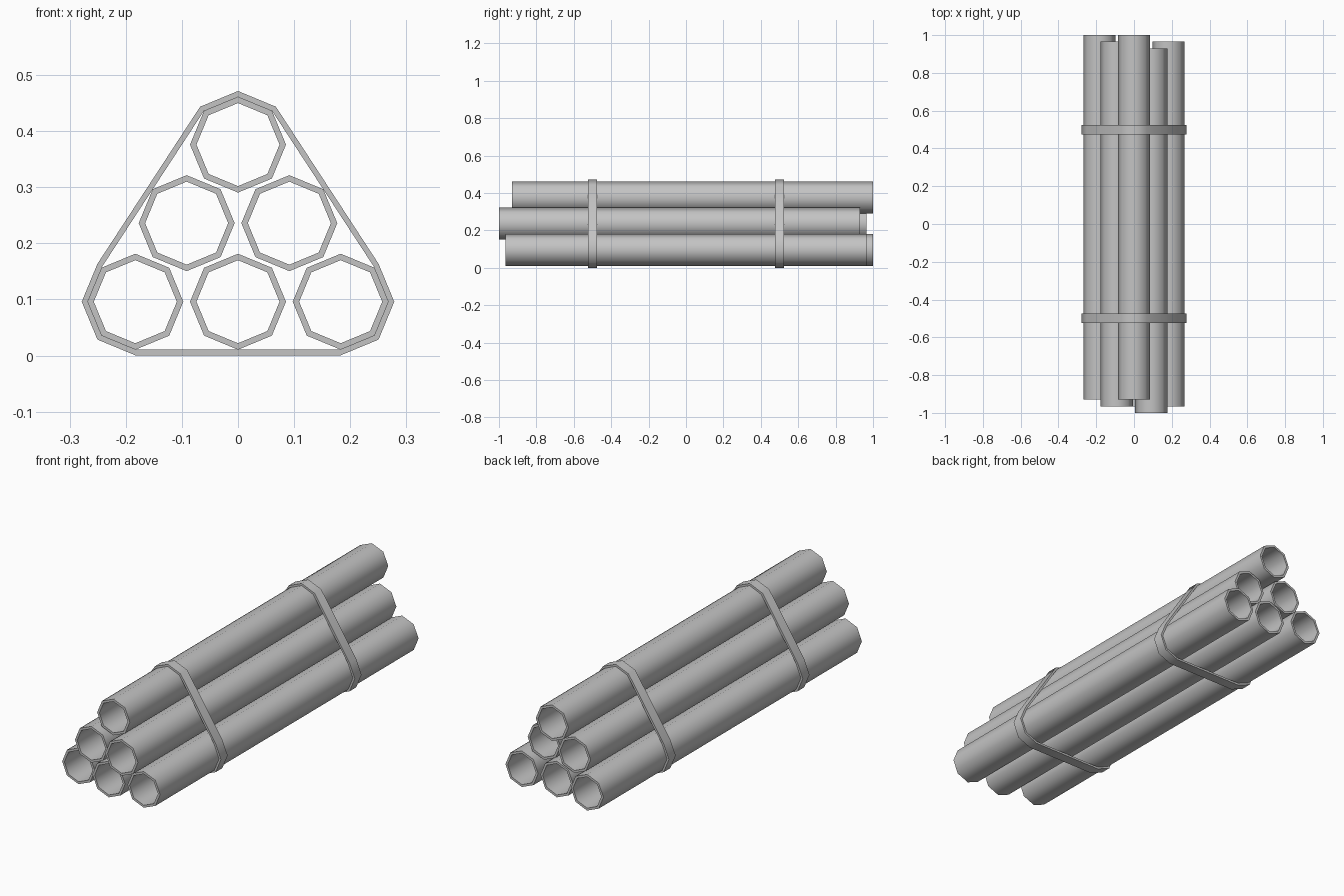
import bpy
import bmesh
from math import cos, sin, radians

if "Cube" in bpy.data.objects:
    bpy.data.objects.remove(bpy.data.objects["Cube"])

STEP_X, STEP_Z, BASE_Z = 0.183, 0.14, 0.096
PIPE_R, BORE_R, STRAP_R = 0.0855, 0.074, 0.0955

grey = bpy.data.materials.new("plain grey")
grey.use_nodes = True
grey.diffuse_color = (0.55, 0.55, 0.55, 1)
grey.node_tree.nodes["Principled BSDF"].inputs["Base Color"].default_value = (0.55, 0.55, 0.55, 1)


def arc(cx, cz, r, angles):
    """Points round a centre in the XZ plane."""
    return [(cx + r * cos(radians(a)), cz + r * sin(radians(a))) for a in angles]


def hollow_prism(name, outer, inner, y0, y1):
    """Closed tube along Y between an outer and an inner outline."""
    bm = bmesh.new()
    rings = [[bm.verts.new((x, y, z)) for x, z in loop]
             for loop, y in ((outer, y0), (outer, y1), (inner, y1), (inner, y0))]
    n = len(outer)
    for k in range(4):
        a, b = rings[k], rings[(k + 1) % 4]
        for i in range(n):
            j = (i + 1) % n
            bm.faces.new((a[i], a[j], b[j], b[i]))
    bmesh.ops.recalc_face_normals(bm, faces=bm.faces)
    mesh = bpy.data.meshes.new(name)
    bm.to_mesh(mesh)
    bm.free()
    mesh.materials.append(grey)
    obj = bpy.data.objects.new(name, mesh)
    bpy.context.collection.objects.link(obj)
    bpy.ops.object.select_all(action='DESELECT')
    obj.select_set(True)
    bpy.context.view_layer.objects.active = obj
    bpy.ops.object.shade_smooth_by_angle(angle=radians(50))


# Stacked pipes: name, column, row, offset along the length
pipes = [
    ("bottom_right_pipe", -1, 0, 0.035),
    ("bottom_middle_pipe", 0, 0, 0.0),
    ("bottom_left_pipe", 1, 0, 0.0),
    ("middle_right_pipe", -0.5, 1, 0.0),
    ("middle_left_pipe", 0.5, 1, -0.035),
    ("top_pipe", 0, 2, 0.035),
]
octagon = range(0, 360, 45)
for name, col, row, shift in pipes:
    cx, cz = col * STEP_X, BASE_Z + row * STEP_Z
    hollow_prism(name, arc(cx, cz, PIPE_R, octagon), arc(cx, cz, BORE_R, octagon),
                 shift - 0.965, shift + 0.965)


# Straps wrapped round the three corner pipes
def wrap(r):
    return (arc(STEP_X, BASE_Z, r, (-90, -45, 0, 45))
            + arc(0, BASE_Z + 2 * STEP_Z, r, (45, 90, 135))
            + arc(-STEP_X, BASE_Z, r, (135, 180, 225, 270)))


for name, y in (("front_strap", -0.5), ("back_strap", 0.5)):
    hollow_prism(name, wrap(STRAP_R), wrap(PIPE_R), y - 0.025, y + 0.025)
